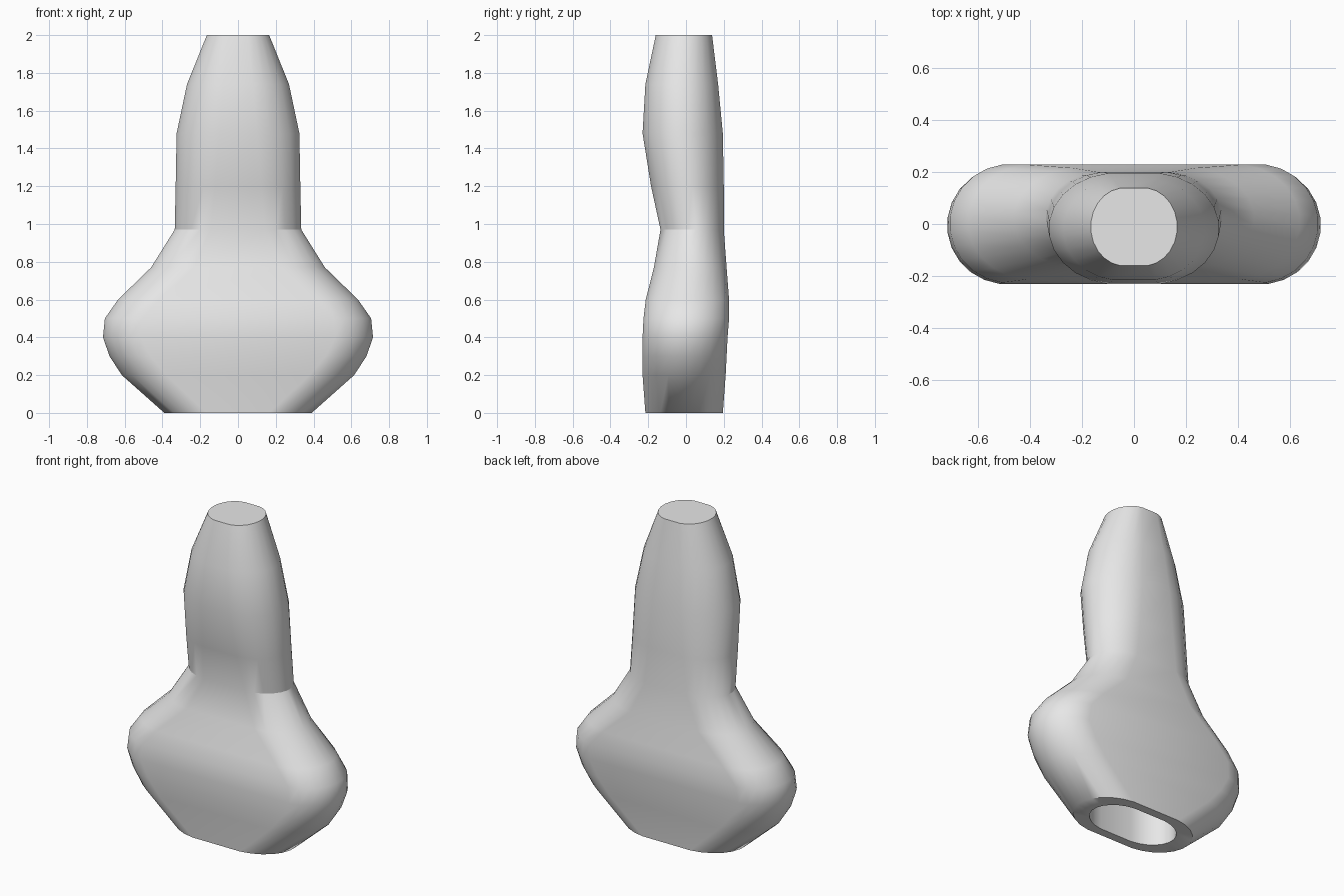
import bpy, bmesh, math

if "Cube" in bpy.data.objects:
    bpy.data.objects.remove(bpy.data.objects["Cube"])

SEG = 6  # points per rounded corner, 24 per ring

grey = bpy.data.materials.new("light_grey")
grey.diffuse_color = (0.8, 0.8, 0.8, 1)
grey.use_nodes = True
grey.node_tree.nodes["Principled BSDF"].inputs["Base Color"].default_value = grey.diffuse_color


def ring(bm, z, w, y0, y1, rx):
    """Flattened oval: half width w, depth y0..y1, rounded ends of width rx."""
    cy, h = (y0 + y1) / 2, (y1 - y0) / 2
    verts = []
    for i in range(4 * SEG):
        a = math.pi / 2 * (i + 0.5) / SEG
        c, s = math.cos(a), math.sin(a)
        x = math.copysign(w - rx, c) + rx * c / math.cos(math.pi / 4 / SEG)
        verts.append(bm.verts.new((x, cy + h * s / math.cos(math.pi / 4 / SEG), z)))
    return verts


def bridge(bm, a, b):
    n = len(a)
    for i in range(n):
        j = (i + 1) % n
        bm.faces.new((a[i], a[j], b[j], b[i]))


# Outer skin: height, half width, front y, back y, width of rounded end
SECTIONS = [
    (0.00, 0.39, -0.215, 0.195, 0.26),
    (0.20, 0.615, -0.23, 0.21, 0.27),
    (0.30, 0.68, -0.23, 0.215, 0.25),
    (0.40, 0.715, -0.23, 0.22, 0.23),
    (0.50, 0.705, -0.225, 0.228, 0.23),
    (0.60, 0.635, -0.213, 0.228, 0.25),
    (0.77, 0.46, -0.17, 0.215, 0.26),
    (0.97, 0.335, -0.135, 0.20, 0.22),
    (1.20, 0.33, -0.185, 0.20, 0.24),
    (1.48, 0.325, -0.23, 0.195, 0.26),
    (1.74, 0.27, -0.215, 0.17, 0.22),
    (2.00, 0.165, -0.16, 0.138, 0.13),
]
bm = bmesh.new()
rings = [ring(bm, *s) for s in SECTIONS]
for a, b in zip(rings, rings[1:]):
    bridge(bm, a, b)
bm.faces.new(rings[-1])

# Bottom rim and the socket running up inside
socket = [ring(bm, z, 0.285, -0.16, 0.14, 0.2) for z in (0.0, 0.75)]
bridge(bm, socket[0], rings[0])
bridge(bm, socket[1], socket[0])
bm.faces.new(socket[1])
bmesh.ops.recalc_face_normals(bm, faces=bm.faces)

# Smooth skin, with creases at the ends and around the front of the collar
for f in bm.faces:
    f.smooth = True
for e in bm.edges:
    collar = all(abs(v.co.z - 0.97) < 0.001 and v.co.y < 0.08
                 and abs(v.co.x) > 0.18 for v in e.verts)
    e.smooth = not (collar or e.calc_face_angle(0) > math.radians(45))

mesh = bpy.data.meshes.new("tapered_body")
bm.to_mesh(mesh)
bm.free()
mesh.materials.append(grey)
body = bpy.data.objects.new("tapered_body", mesh)
bpy.context.collection.objects.link(body)
